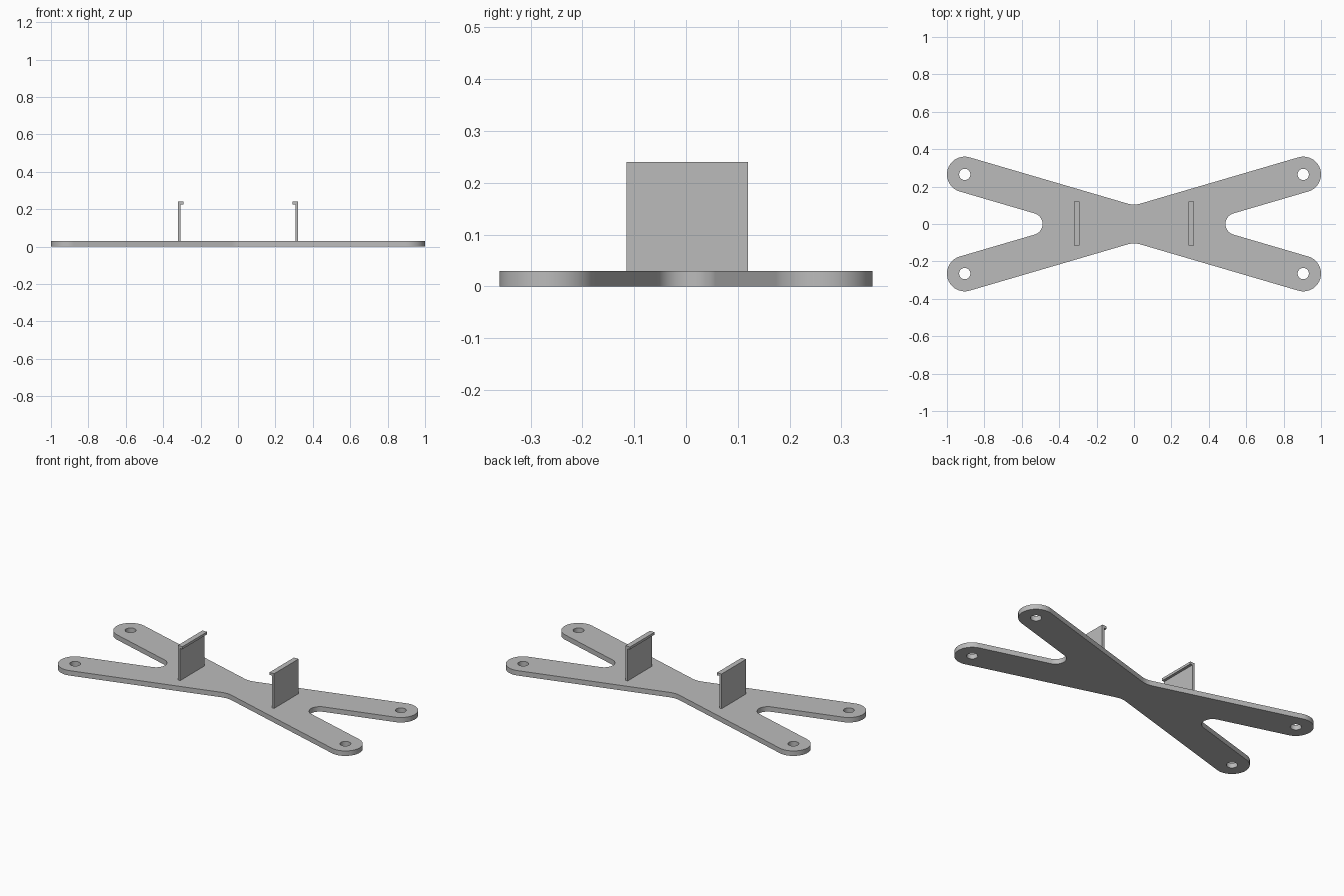
import bpy
import bmesh
from math import atan2, cos, sin, pi, tau, hypot

if "Cube" in bpy.data.objects:
    bpy.data.objects.remove(bpy.data.objects["Cube"], do_unlink=True)

THICK = 0.03                 # plate thickness
END_X, END_Y = 0.905, 0.265  # arm tip centres
ARM_R = 0.095                # half width of an arm
HOLE_R = 0.03
WAIST_R, NOTCH_R = 0.12, 0.059
ANGLE = atan2(END_Y, END_X)

grey = bpy.data.materials.new("plain grey")
grey.use_nodes = True
grey.diffuse_color = (0.5, 0.5, 0.5, 1)
grey.node_tree.nodes["Principled BSDF"].inputs["Base Color"].default_value = (0.5, 0.5, 0.5, 1)


def arc(cx, cy, r, start, end, steps):
    return [(cx + r * cos(start + (end - start) * i / steps),
             cy + r * sin(start + (end - start) * i / steps)) for i in range(steps + 1)]


def finish(name, bm):
    bmesh.ops.recalc_face_normals(bm, faces=bm.faces)
    mesh = bpy.data.meshes.new(name)
    bm.to_mesh(mesh)
    bm.free()
    mesh.materials.clear()
    mesh.materials.append(grey)
    obj = bpy.data.objects.new(name, mesh)
    bpy.context.collection.objects.link(obj)
    bpy.ops.object.select_all(action="DESELECT")
    obj.select_set(True)
    bpy.context.view_layer.objects.active = obj
    bpy.ops.object.shade_smooth_by_angle(angle=pi / 6)
    return obj


# Quarter outline: waist fillet, rounded arm tip, notch fillet
waist_y = (ARM_R + WAIST_R) / cos(ANGLE)
notch_x = (ARM_R + NOTCH_R) / sin(ANGLE)
quarter = arc(0, waist_y, WAIST_R, -pi / 2, -pi / 2 + ANGLE, 4)
quarter += arc(END_X, END_Y, ARM_R, pi / 2 + ANGLE, -pi / 2 + ANGLE, 32)
quarter += arc(notch_x, 0, NOTCH_R, pi / 2 + ANGLE, pi, 12)

# Mirror the quarter to the full outline, dropping the shared end points
half = quarter + [(x, -y) for x, y in reversed(quarter[:-1])]
outline = half + [(-x, y) for x, y in reversed(half[1:-1])]

# Cross-shaped plate with a screw hole in each tip
loops = [outline] + [arc(sx * END_X, sy * END_Y, HOLE_R, 0, tau, 32)[:-1]
                     for sx in (-1, 1) for sy in (-1, 1)]
curve = bpy.data.curves.new("plate_outline", "CURVE")
curve.dimensions = "2D"
curve.fill_mode = "BOTH"
curve.extrude = THICK / 2
for loop in loops:
    spline = curve.splines.new("POLY")
    spline.points.add(len(loop) - 1)
    for point, (x, y) in zip(spline.points, loop):
        point.co = (x, y, 0, 1)
    spline.use_cyclic_u = True
helper = bpy.data.objects.new("plate_outline", curve)
bpy.context.collection.objects.link(helper)
bpy.context.view_layer.update()
flat = helper.evaluated_get(bpy.context.evaluated_depsgraph_get())
bm = bmesh.new()
bm.from_mesh(flat.to_mesh())
flat.to_mesh_clear()
bpy.data.objects.remove(helper, do_unlink=True)
bmesh.ops.remove_doubles(bm, verts=bm.verts, dist=0.0001)
bmesh.ops.translate(bm, verts=bm.verts, vec=(0, 0, THICK / 2))
finish("cross_plate", bm)

# Upright clips with lips pointing inward
profile = [(0.322, THICK), (0.322, 0.24), (0.291, 0.24),
           (0.291, 0.225), (0.307, 0.225), (0.307, THICK)]
for name, side in (("left_clip", 1), ("right_clip", -1)):
    bm = bmesh.new()
    face = bm.faces.new([bm.verts.new((side * x, -0.115, z)) for x, z in profile])
    new = bmesh.ops.extrude_face_region(bm, geom=[face])["geom"]
    bmesh.ops.translate(bm, vec=(0, 0.235, 0),
                        verts=[v for v in new if isinstance(v, bmesh.types.BMVert)])
    finish(name, bm)
